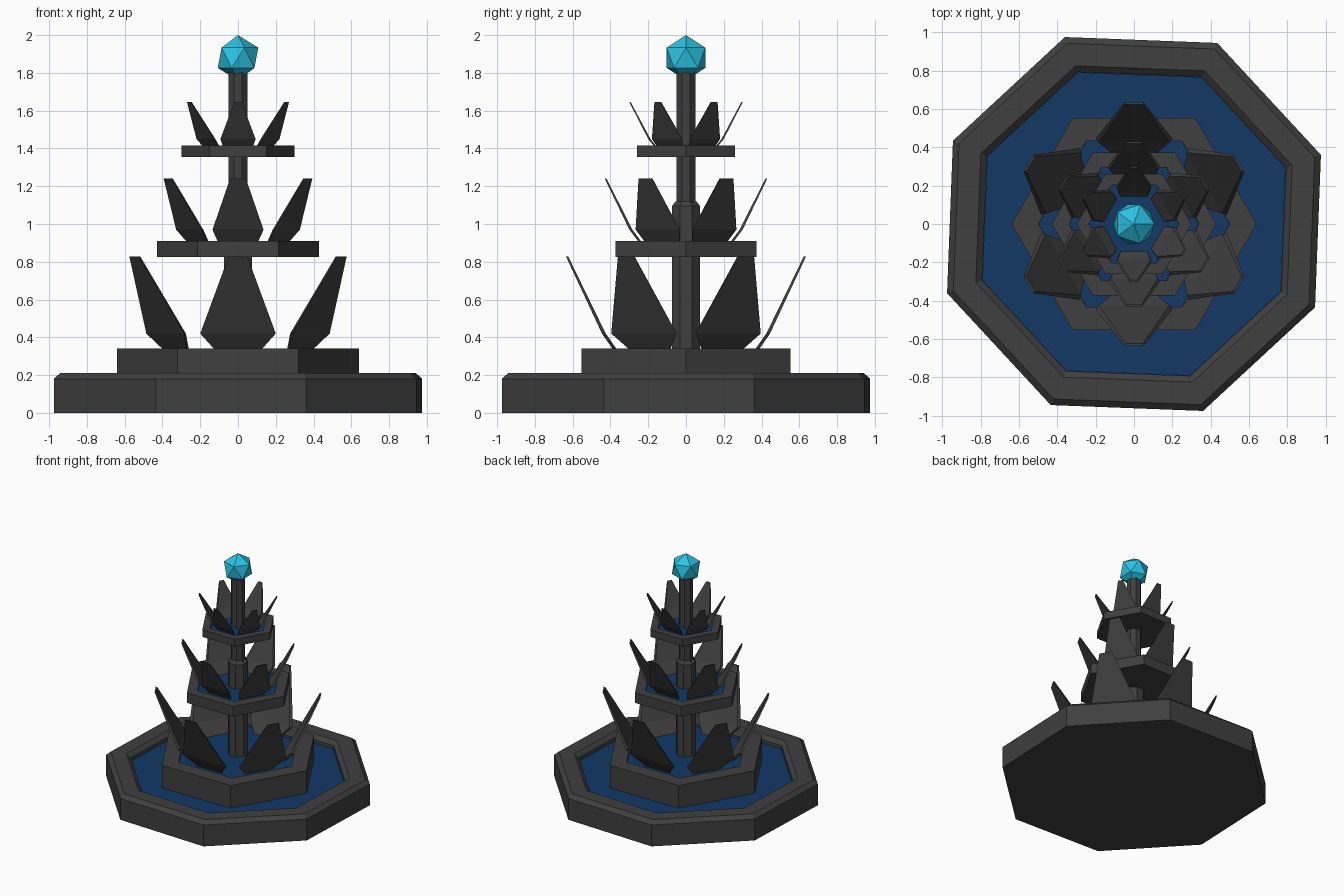
import bpy, bmesh, math
from mathutils import Matrix, Vector

if "Cube" in bpy.data.objects:
    bpy.data.objects.remove(bpy.data.objects["Cube"])


def material(name, rgb):
    m = bpy.data.materials.new(name)
    m.diffuse_color = (*rgb, 1)
    m.use_nodes = True
    m.node_tree.nodes["Principled BSDF"].inputs["Base Color"].default_value = m.diffuse_color
    return m


STONE = material("dark_stone", (0.05, 0.05, 0.05))
WATER = material("water", (0.006, 0.04, 0.13))
CRYSTAL = material("crystal", (0.025, 0.55, 0.78))


def finish(name, bm, mat):
    bmesh.ops.recalc_face_normals(bm, faces=bm.faces)
    me = bpy.data.meshes.new(name)
    bm.to_mesh(me)
    bm.free()
    me.materials.append(mat)
    ob = bpy.data.objects.new(name, me)
    bpy.context.collection.objects.link(ob)
    return ob


def lathe(name, profile, sides, turn, mat):
    """Stack of n-gon rings (radius, z), capped at both ends."""
    bm = bmesh.new()
    rings = []
    for r, z in profile:
        angles = [math.radians(turn) + math.tau * i / sides for i in range(sides)]
        rings.append([bm.verts.new((r * math.cos(a), r * math.sin(a), z)) for a in angles])
    for low, high in zip(rings, rings[1:]):
        for i in range(sides):
            j = (i + 1) % sides
            bm.faces.new((low[i], low[j], high[j], high[i]))
    bm.faces.new(rings[0][::-1])
    bm.faces.new(rings[-1])
    return finish(name, bm, mat)


def petals(name, sections, thick):
    """Six bent blades; sections are (radius, z, half width) from foot to tip."""
    bm = bmesh.new()
    for k in range(6):
        rot = Matrix.Rotation(math.radians(30 + 60 * k), 4, 'Z')
        rows = []
        for i, (r, z, w) in enumerate(sections):
            t = thick * (0.6 if i == len(sections) - 1 else 1)
            corners = [(r, -w, z), (r, w, z), (r - t, w * 0.92, z), (r - t, -w * 0.92, z)]
            rows.append([bm.verts.new(rot @ Vector(c)) for c in corners])
        for low, high in zip(rows, rows[1:]):
            for i in range(4):
                j = (i + 1) % 4
                bm.faces.new((low[i], low[j], high[j], high[i]))
        bm.faces.new(rows[0][::-1])
        bm.faces.new(rows[-1])
    return finish(name, bm, STONE)


# Octagonal pool with chamfered rim
TURN = 20.3
lathe("pool_basin", [(1.04, 0), (1.04, 0.18), (1.005, 0.21), (0.88, 0.21),
                     (0.845, 0.18), (0.845, 0.12)], 8, TURN, STONE)
lathe("pool_water", [(0.844, 0.121), (0.844, 0.15)], 8, TURN, WATER)

# Three hexagonal bowls: outer radius, inner radius, bottom, top
for label, ro, ri, z0, z1 in (("lower", 0.64, 0.50, 0.13, 0.34),
                              ("middle", 0.43, 0.34, 0.825, 0.91),
                              ("upper", 0.30, 0.235, 1.355, 1.415)):
    lathe(label + "_bowl", [(ro, z0), (ro, z1), (ri, z1), (ri, z1 - 0.04)], 6, 0, STONE)
    lathe(label + "_water", [(ri - 0.001, z1 - 0.039), (ri - 0.001, z1 - 0.02)], 6, 0, WATER)

# Petal crowns
petals("lower_petals", [(0.375, 0.32, 0.11), (0.445, 0.42, 0.20), (0.635, 0.827, 0.05)], 0.02)
petals("middle_petals", [(0.24, 0.89, 0.10), (0.30, 0.97, 0.135), (0.43, 1.24, 0.042)], 0.016)
petals("upper_petals", [(0.155, 1.395, 0.075), (0.20, 1.45, 0.093), (0.30, 1.645, 0.02)], 0.012)

# Central column
lathe("lower_column", [(0.08, 0.30), (0.08, 1.095), (0.06, 1.12)], 8, 22.5, STONE)
lathe("upper_column", [(0.055, 1.11), (0.055, 1.82)], 8, 22.5, STONE)

# Crystal finial
bm = bmesh.new()
bmesh.ops.create_icosphere(bm, subdivisions=1, radius=0.12,
                           matrix=Matrix.Translation((0, 0, 1.88)))
finish("crystal_finial", bm, CRYSTAL)
